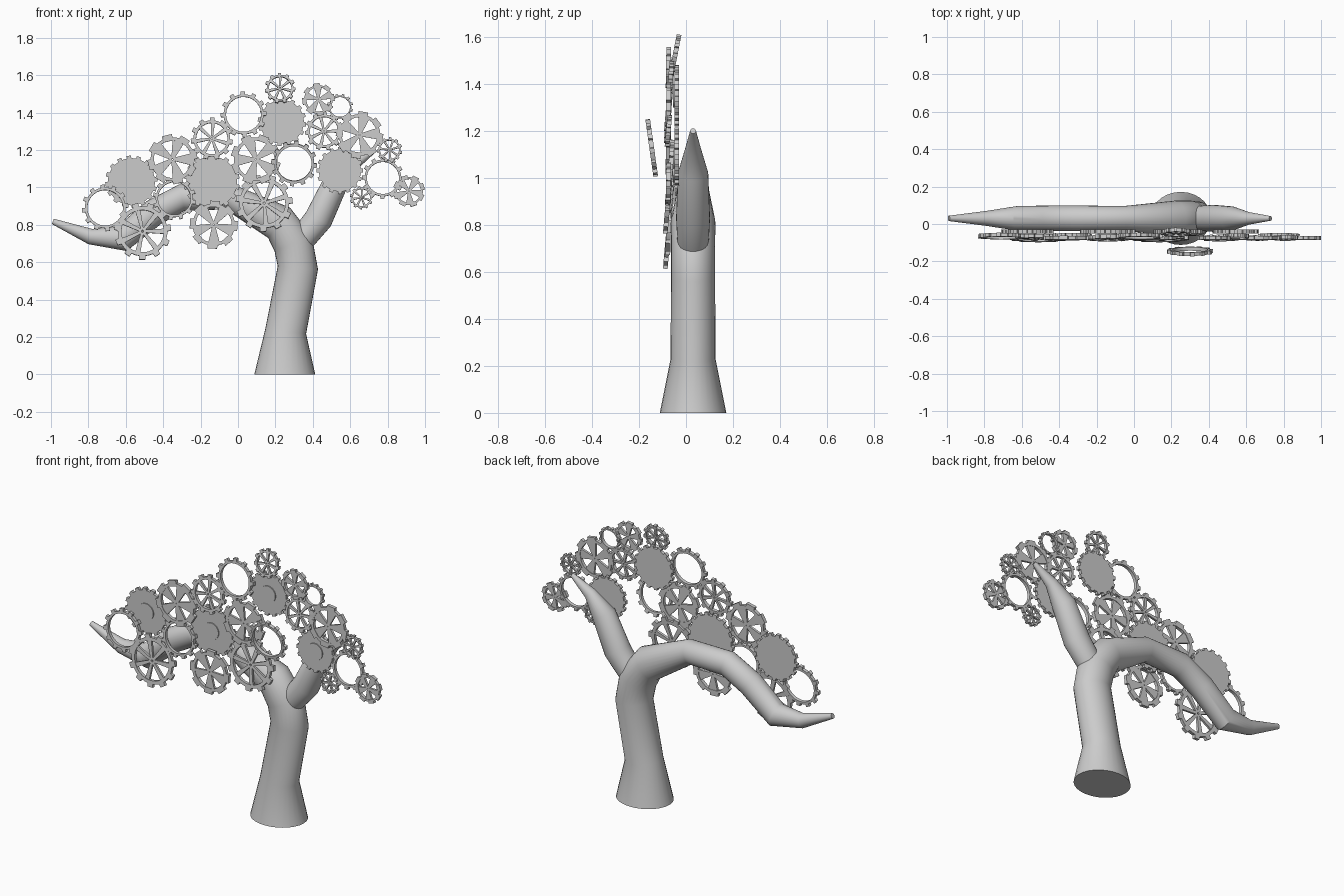
import bpy, bmesh
from math import sin, cos, pi, radians
from mathutils import Vector, Matrix

if "Cube" in bpy.data.objects:
    bpy.data.objects.remove(bpy.data.objects["Cube"])

YC = 0.03   # depth of the trunk's centre line


def finish(bm, name):
    bmesh.ops.recalc_face_normals(bm, faces=bm.faces)
    me = bpy.data.meshes.new(name)
    bm.to_mesh(me)
    bm.free()
    ob = bpy.data.objects.new(name, me)
    bpy.context.collection.objects.link(ob)
    bpy.ops.object.select_all(action='DESELECT')
    ob.select_set(True)
    bpy.context.view_layer.objects.active = ob
    bpy.ops.object.shade_smooth_by_angle(angle=radians(35))
    return ob


def limb(name, path, flat_start=False, n=28):
    """Tube along (x, z, radius) stations, thick parts slightly flattened in depth."""
    bm = bmesh.new()
    rings = []
    for i, (x, z, r) in enumerate(path):
        a, b = path[max(i - 1, 0)], path[min(i + 1, len(path) - 1)]
        t = Vector((b[0] - a[0], 0, b[1] - a[1])).normalized()
        if i == 0 and flat_start:
            t = Vector((0, 0, 1))
        side = Vector((t.z, 0, -t.x)) * r
        depth = Vector((0, r * (0.87 if r > 0.1 else 0.95), 0))
        rings.append([bm.verts.new(Vector((x, YC, z)) + side * cos(2 * pi * k / n)
                                   + depth * sin(2 * pi * k / n)) for k in range(n)])
    for p, q in zip(rings, rings[1:]):
        for k in range(n):
            bm.faces.new((p[k], p[(k + 1) % n], q[(k + 1) % n], q[k]))
    bm.faces.new(rings[0])
    bm.faces.new(rings[-1])
    return finish(bm, name)


def polar(r, a):
    return (r * cos(a), r * sin(a))


def prism(bm, pts, y0, y1):
    f = [bm.verts.new((x, y0, z)) for x, z in pts]
    b = [bm.verts.new((x, y1, z)) for x, z in pts]
    bm.faces.new(f)
    bm.faces.new(b)
    for i in range(len(pts)):
        j = (i + 1) % len(pts)
        bm.faces.new((f[i], f[j], b[j], b[i]))


def rim(bm, r, root, inner, teeth, width, h):
    """Toothed ring; solid plate when inner is 0."""
    outer, hole = [], []
    step = 2 * pi / teeth
    for k in range(teeth):
        a, w = k * step, step * width
        for rad, ang in ((root, a), (r, a + 0.04 * step), (r, a + w - 0.04 * step),
                         (root, a + w), (root, a + (w + step) / 2)):
            outer.append(polar(rad, ang))
            hole.append(polar(inner, ang))
    if inner == 0:
        prism(bm, outer, -h, h)
        return
    loops = [[bm.verts.new((x, y, z)) for x, z in pts]
             for pts, y in ((outer, -h), (outer, h), (hole, h), (hole, -h))]
    m = len(outer)
    for s in range(4):
        p, q = loops[s], loops[(s + 1) % 4]
        for k in range(m):
            bm.faces.new((p[k], p[(k + 1) % m], q[(k + 1) % m], q[k]))


def spokes(bm, r, count, half, hub, h):
    """Wedges that widen from the hub to the rim."""
    for k in range(count):
        a = 2 * pi * k / count
        prism(bm, [polar(r * 0.06, a - hub), polar(r * 0.77, a - half), polar(r * 0.79, a),
                   polar(r * 0.77, a + half), polar(r * 0.06, a + hub)], -h, h)


def gear(name, kind, x, z, r, y, tilt, spin):
    bm = bmesh.new()
    h = 0.01
    if kind == 'plate':
        rim(bm, r, r * 0.9, 0, 16, 0.5, h)
        prism(bm, [polar(0.05, 2 * pi * k / 32) for k in range(32)], -h * 1.6, -h * 0.6)
    elif kind == 'ring':
        rim(bm, r, r * 0.87, r * 0.76, 12, 0.42, h)
    elif kind == 'fan':
        rim(bm, r, r * 0.87, r * 0.74, 8, 0.6, h)
        spokes(bm, r, 5, 0.31, 1.2, h * 0.7)
    else:
        rim(bm, r, r * 0.87, r * 0.74, 11, 0.45, h)
        spokes(bm, r, 7, 0.12, 0.9, h * 0.7)
    ob = finish(bm, name)
    ob.matrix_world = (Matrix.Translation((x, y, z)) @ Matrix.Rotation(radians(-tilt), 4, 'X')
                       @ Matrix.Rotation(radians(spin), 4, 'Y'))


# Trunk flowing into the long left branch
limb("trunk_and_left_branch", [
    (0.25, 0, 0.163), (0.255, 0.23, 0.11), (0.32, 0.57, 0.108), (0.295, 0.7, 0.108),
    (0.22, 0.81, 0.1), (-0.05, 0.95, 0.07), (-0.3, 0.945, 0.072), (-0.45, 0.865, 0.072),
    (-0.62, 0.725, 0.07), (-0.79, 0.737, 0.042), (-0.99, 0.818, 0.015)], flat_start=True)

# Short right branch
limb("right_branch", [(0.34, 0.72, 0.07), (0.43, 0.83, 0.076), (0.52, 1.02, 0.068),
                      (0.61, 1.12, 0.036), (0.73, 1.2, 0.013)])

# Foliage of gears: each kind has a depth and tilt, then (x, z, radius)
FOLIAGE = {
    'plate': (-0.04, 0, [(-0.57, 1.03, 0.14), (-0.14, 1.03, 0.15), (0.235, 1.35, 0.13),
                         (0.545, 1.09, 0.125)]),
    'ring': (-0.065, 4, [(-0.71, 0.89, 0.125), (-0.34, 0.94, 0.115), (0.03, 1.39, 0.123),
                         (0.545, 1.43, 0.07), (0.775, 1.05, 0.113)]),
    'fan': (-0.075, 1, [(-0.35, 1.15, 0.135), (-0.13, 0.8, 0.13), (0.095, 1.15, 0.135),
                        (0.43, 1.47, 0.088), (0.65, 1.28, 0.128), (0.914, 0.98, 0.086)]),
    'spoked': (-0.075, 5, [(-0.51, 0.765, 0.153), (-0.14, 1.26, 0.113), (0.14, 0.915, 0.153),
                           (0.46, 1.3, 0.102), (0.66, 0.945, 0.062), (0.81, 1.2, 0.068)]),
}
for kind, (y, tilt, spots) in FOLIAGE.items():
    for i, (x, z, r) in enumerate(spots):
        gear(f"{kind}_gear_{i + 1}", kind, x, z, r, y, tilt, 17 * i)

# Top gear leaning back and the loose ring in front
gear("top_gear", 'spoked', 0.225, 1.53, 0.082, -0.045, 11, 13)
gear("front_ring_gear", 'ring', 0.3, 1.128, 0.123, -0.146, -8, 12)
